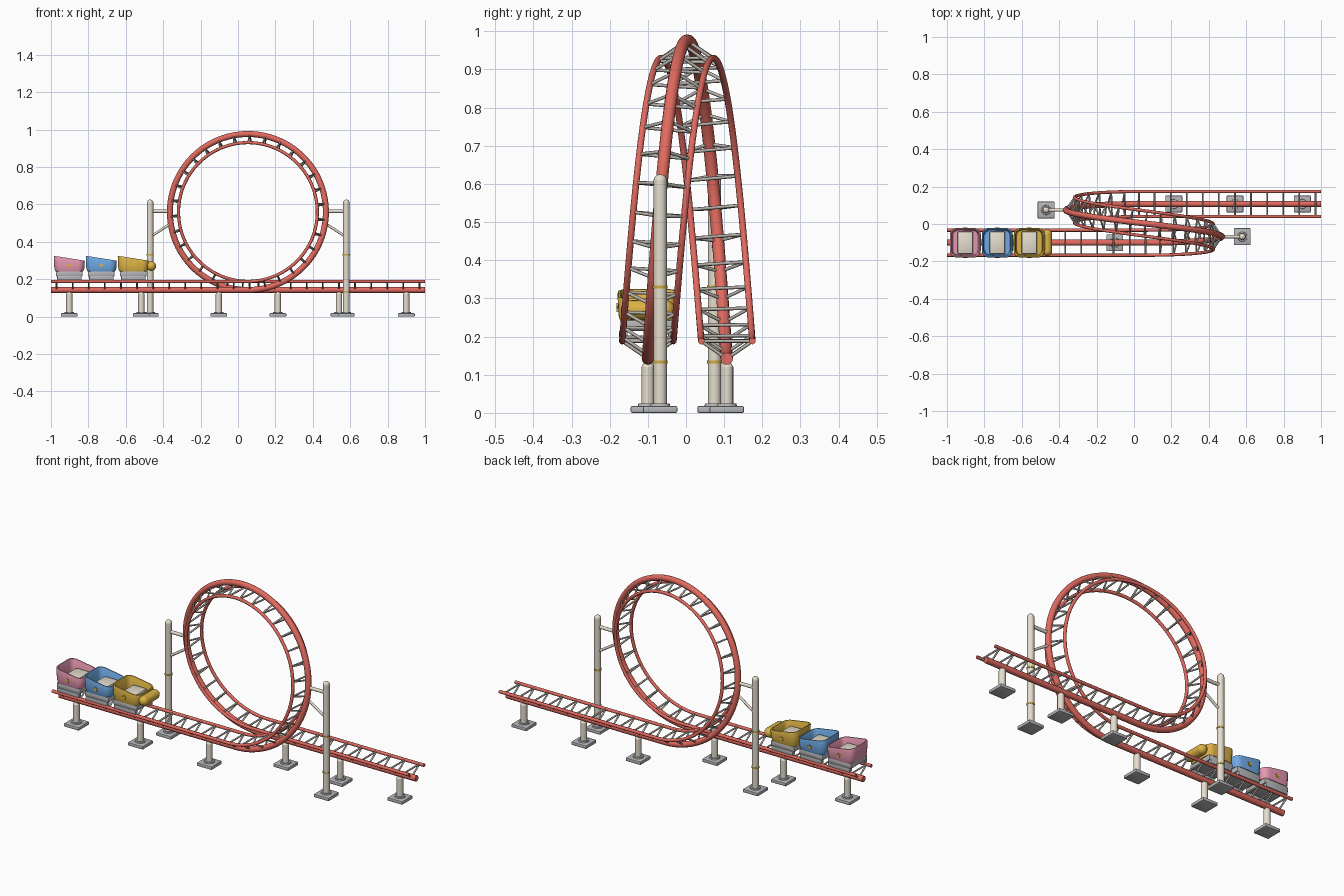
import bpy, bmesh, math
from mathutils import Vector, Matrix

if "Cube" in bpy.data.objects:
    bpy.data.objects.remove(bpy.data.objects["Cube"])

def mat(name, rgb):
    m = bpy.data.materials.new(name)
    m.diffuse_color = (*rgb, 1)
    m.use_nodes = True
    m.node_tree.nodes["Principled BSDF"].inputs["Base Color"].default_value = m.diffuse_color
    return m

RED = mat("track red", (0.76, 0.145, 0.115))
CREAM = mat("cream", (0.79, 0.73, 0.62))
GREY = mat("concrete grey", (0.47, 0.47, 0.49))
STEEL = mat("tie steel", (0.47, 0.44, 0.40))
BAND = mat("band gold", (0.62, 0.40, 0.06))
STAR = mat("star yellow", (0.80, 0.47, 0.04))
PINK = mat("pink", (0.78, 0.31, 0.43))
BLUE = mat("blue", (0.16, 0.40, 0.78))
GOLD = mat("yellow gold", (0.72, 0.45, 0.06))

def finish(bm, name, m, angle=40):
    bmesh.ops.recalc_face_normals(bm, faces=bm.faces)
    me = bpy.data.meshes.new(name)
    bm.to_mesh(me)
    bm.free()
    me.materials.append(m)
    ob = bpy.data.objects.new(name, me)
    bpy.context.collection.objects.link(ob)
    bpy.ops.object.select_all(action='DESELECT')
    bpy.context.view_layer.objects.active = ob
    ob.select_set(True)
    bpy.ops.object.shade_smooth_by_angle(angle=math.radians(angle))
    return ob

def rod(bm, a, b, r, r2=None, n=8):
    a, b = Vector(a), Vector(b)
    d = b - a
    M = Matrix.Translation((a + b) / 2) @ d.to_track_quat('Z', 'Y').to_matrix().to_4x4()
    bmesh.ops.create_cone(bm, cap_ends=True, segments=n, radius1=r,
                          radius2=r if r2 is None else r2, depth=d.length, matrix=M)

def ball(bm, c, r):
    bmesh.ops.create_uvsphere(bm, u_segments=16, v_segments=10, radius=r, matrix=Matrix.Translation(c))

def box(bm, c, s, bevel=0.0):
    v = bmesh.ops.create_cube(bm, size=1, matrix=Matrix.Translation(c) @ Matrix.Diagonal((*s, 1)))['verts']
    if bevel:
        e = list({e for q in v for e in q.link_edges})
        bmesh.ops.bevel(bm, geom=e, offset=bevel, segments=2, affect='EDGES', profile=0.5)

# Track path: straight in, one drifting loop, straight out
CX, CZ, R, Y0, Y1 = 0.053, 0.559, 0.417, -0.10, 0.107
L1, L2, L3 = 1 + CX, 2 * math.pi * R, 1 - CX
TOTAL = L1 + L2 + L3

def frame(s):
    """Spine point, sideways vector and up vector at length s."""
    if s <= L1:
        return Vector((-1 + s, Y0, CZ - R)), Vector((0, 1, 0)), Vector((0, 0, 1))
    if s >= L1 + L2:
        return Vector((CX + s - L1 - L2, Y1, CZ - R)), Vector((0, 1, 0)), Vector((0, 0, 1))
    t = (s - L1) / L2
    a = 2 * math.pi * t
    p = Vector((CX + R * math.sin(a), Y0 + (Y1 - Y0) * t * t * (3 - 2 * t), CZ - R * math.cos(a)))
    up = Vector((-math.sin(a), 0, math.cos(a)))
    tan = Vector((math.cos(a) * L2, (Y1 - Y0) * 6 * t * (1 - t), math.sin(a) * L2)).normalized()
    return p, up.cross(tan), up

def on_track(s, side, up):
    p, sv, uv = frame(s)
    return p + sv * side + uv * up

def sweep(name, side, up, r, m, n=12):
    bm = bmesh.new()
    stops = [0, L1 / 2] + [L1 + L2 * i / 120 for i in range(121)] + [TOTAL - L3 / 2, TOTAL]
    rings = []
    for s in stops:
        c = on_track(s, side, up)
        _, sv, uv = frame(s)
        rings.append([bm.verts.new(c + r * (sv * math.cos(2 * math.pi * k / n) + uv * math.sin(2 * math.pi * k / n)))
                      for k in range(n)])
    for A, B in zip(rings, rings[1:]):
        for k in range(n):
            bm.faces.new((A[k], A[(k + 1) % n], B[(k + 1) % n], B[k]))
    bm.faces.new(rings[0])
    bm.faces.new(rings[-1])
    finish(bm, name, m)

RAIL, RISE = 0.067, 0.046
sweep("track_spine", 0, 0, 0.016, RED)
sweep("left_rail", RAIL, RISE, 0.0085, RED)
sweep("right_rail", -RAIL, RISE, 0.0085, RED)

# Ties: a V of struts plus a crossbar
bm = bmesh.new()
count = 54
for i in range(count):
    s = 0.03 + (TOTAL - 0.06) * i / (count - 1)
    c, l, r = on_track(s, 0, 0), on_track(s, RAIL, RISE), on_track(s, -RAIL, RISE)
    rod(bm, c, l, 0.0045, n=8)
    rod(bm, c, r, 0.0045, n=8)
    rod(bm, l, r, 0.0045, n=8)
finish(bm, "track_ties", STEEL, 60)

def footing(name, x, y):
    bm = bmesh.new()
    box(bm, (x, y, 0.009), (0.09, 0.09, 0.018), 0.004)
    rod(bm, (x, y, 0.016), (x, y, 0.024), 0.027, 0.025, 16)
    finish(bm, name + "_footing", GREY)

# Short supports below the straight track
for i, (x, y) in enumerate([(-0.902, Y0), (-0.517, Y0), (-0.103, Y0), (0.213, Y1), (0.54, Y1), (0.90, Y1)]):
    footing(f"support_{i}", x, y)
    bm = bmesh.new()
    rod(bm, (x, y, 0.02), (x, y, 0.120), 0.017, n=16)
    rod(bm, (x, y, 0.120), (x, y, 0.134), 0.017, 0.009, 16)
    finish(bm, f"support_{i}_post", CREAM)

# Tall columns that brace the loop sides
for name, x, t, d in (("left_column", -0.47, 0.75, 1), ("right_column", 0.579, 0.25, -1)):
    tip = frame(L1 + L2 * t)[0]
    y = tip.y
    footing(name, x, y)
    bm = bmesh.new()
    rod(bm, (x, y, 0.02), (x, y, 0.608), 0.0175, n=16)
    ball(bm, (x, y, 0.608), 0.0175)
    rod(bm, (x, y, 0.563), (tip.x, y, 0.563), 0.009, n=10)
    a = math.radians(9)
    low = Vector((CX - d * R * math.cos(a), y, CZ - R * math.sin(a) + 0.005))
    rod(bm, (x, y, 0.425), low, 0.007, n=10)
    finish(bm, name, CREAM)
    bm = bmesh.new()
    for z in (0.133, 0.33):
        rod(bm, (x, y, z - 0.004), (x, y, z + 0.004), 0.0195, n=16)
    finish(bm, name + "_bands", BAND)

def outline(cx, hl, hw, rad):
    """Rounded rectangle in plan, as (x, y) points."""
    pts = []
    for k, (sx, sy) in enumerate([(1, 1), (-1, 1), (-1, -1), (1, -1)]):
        for j in range(6):
            a = math.pi / 2 * (k + j / 5)
            pts.append((cx + sx * (hl - rad) + rad * math.cos(a), Y0 + sy * (hw - rad) + rad * math.sin(a)))
    return pts

# Train cars
for name, cx, m in (("rear_car", -0.902, PINK), ("middle_car", -0.731, BLUE), ("front_car", -0.560, GOLD)):
    def rim(x):
        f = (x - cx) / 0.165 + 0.5
        return 0.325 - 0.026 * f
    bm = bmesh.new()
    layers = [(outline(cx, 0.074, 0.073, 0.030), lambda x: 0.242),
              (outline(cx, 0.080, 0.077, 0.034), lambda x: 0.256),
              (outline(cx, 0.083, 0.079, 0.036), lambda x: rim(x) - 0.005),
              (outline(cx, 0.081, 0.077, 0.034), rim),
              (outline(cx, 0.075, 0.071, 0.029), rim),
              (outline(cx, 0.072, 0.068, 0.026), lambda x: rim(x) - 0.005),
              (outline(cx, 0.067, 0.064, 0.024), lambda x: 0.256)]
    rings = [[bm.verts.new((x, y, zf(x))) for x, y in pts] for pts, zf in layers]
    for A, B in zip(rings, rings[1:]):
        n = len(A)
        for k in range(n):
            bm.faces.new((A[k], A[(k + 1) % n], B[(k + 1) % n], B[k]))
    bm.faces.new(rings[0])
    bm.faces.new(rings[-1])
    finish(bm, name + "_body", m)
    # seat
    bm = bmesh.new()
    box(bm, (cx, Y0, 0.269), (0.085, 0.122, 0.03), 0.01)
    finish(bm, name + "_seat", CREAM)
    # chassis with side bogies resting on the rails
    bm = bmesh.new()
    box(bm, (cx, Y0, 0.229), (0.142, 0.142, 0.028), 0.004)
    for s in (-1, 1):
        box(bm, (cx, Y0 + s * 0.064, 0.207), (0.13, 0.022, 0.022), 0.003)
    finish(bm, name + "_chassis", GREY)
    # star plates on both sides
    bm = bmesh.new()
    for s in (-1, 1):
        star = []
        for k in range(10):
            a, r = math.pi * k / 5, 0.013 if k % 2 == 0 else 0.0065
            star.append(bm.verts.new((cx + r * math.sin(a), Y0 + s * 0.0755, 0.275 + r * math.cos(a))))
        f = bm.faces.new(star)
        out = bmesh.ops.extrude_face_region(bm, geom=[f])['geom']
        for v in out:
            if isinstance(v, bmesh.types.BMVert):
                v.co.y += s * 0.006
    finish(bm, name + "_stars", STAR)

# Rounded nose roll across the front car
bm = bmesh.new()
rod(bm, (-0.464, Y0 - 0.045, 0.27), (-0.464, Y0 + 0.045, 0.27), 0.026, n=16)
for s in (-1, 1):
    ball(bm, (-0.464, Y0 + s * 0.045, 0.27), 0.026)
finish(bm, "front_car_nose", GOLD)
